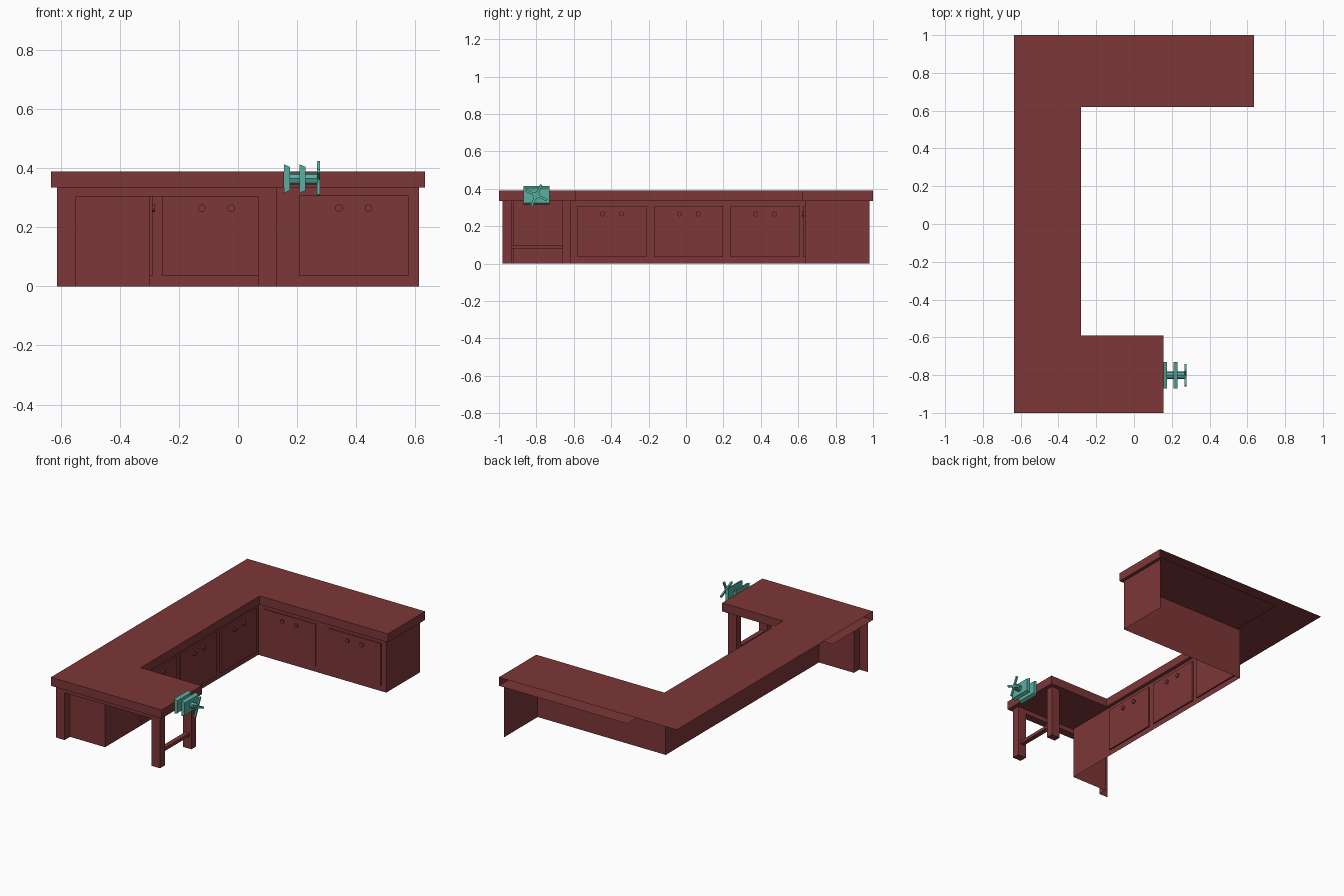
import bpy, bmesh, math
from mathutils import Matrix

if "Cube" in bpy.data.objects:
    bpy.data.objects.remove(bpy.data.objects["Cube"])


def material(name, rgb):
    m = bpy.data.materials.new(name)
    m.diffuse_color = (*rgb, 1)
    m.use_nodes = True
    m.node_tree.nodes["Principled BSDF"].inputs["Base Color"].default_value = m.diffuse_color
    return m


WOOD = material("red_wood", (0.205, 0.038, 0.040))
METAL = material("teal_metal", (0.10, 0.43, 0.35))


def finish(name, bm, mat, closed=True):
    if closed:
        bmesh.ops.recalc_face_normals(bm, faces=bm.faces)
    me = bpy.data.meshes.new(name)
    bm.to_mesh(me)
    bm.free()
    ob = bpy.data.objects.new(name, me)
    bpy.context.collection.objects.link(ob)
    me.materials.append(mat)
    return ob


def prism(name, pts, offset, mat=WOOD):
    """Extrude a closed 3D outline along an offset vector."""
    bm = bmesh.new()
    f = bm.faces.new([bm.verts.new(p) for p in pts])
    ext = bmesh.ops.extrude_face_region(bm, geom=[f])["geom"]
    bmesh.ops.translate(bm, vec=offset, verts=[v for v in ext if isinstance(v, bmesh.types.BMVert)])
    return finish(name, bm, mat)


def box(name, x, y, z, mat=WOOD):
    return prism(name, [(x[0], y[0], z[0]), (x[1], y[0], z[0]), (x[1], y[1], z[0]), (x[0], y[1], z[0])],
                 (0, 0, z[1] - z[0]), mat)


def sheet(name, path, z0, z1):
    """Upright folded sheet along a plan path, facing right of the path."""
    bm = bmesh.new()
    cols = [(bm.verts.new((x, y, z0)), bm.verts.new((x, y, z1))) for x, y in path]
    for a, b in zip(cols, cols[1:]):
        bm.faces.new((a[0], b[0], b[1], a[1]))
    return finish(name, bm, WOOD, False)


def flat(name, pts, z, up=True):
    """Horizontal sheet from an anticlockwise outline."""
    bm = bmesh.new()
    bm.faces.new([bm.verts.new((x, y, z)) for x, y in (pts if up else pts[::-1])])
    return finish(name, bm, WOOD, False)


def rod(name, center, radius, length, axis, mat=WOOD, sides=12):
    bm = bmesh.new()
    turn = Matrix.Rotation(math.pi / 2, 4, 'Y' if axis == 'X' else 'X')
    bmesh.ops.create_cone(bm, cap_ends=True, segments=sides, radius1=radius, radius2=radius,
                          depth=length, matrix=Matrix.Translation(center) @ turn)
    return finish(name, bm, mat)


# C-shaped worktop: top, visible edges, undersides of the two arms; wall sides are open
X, LOW, TOP = .634, .335, .39
outline = [(-X, -1), (.155, -1), (.155, -.59), (-.28, -.59), (-.28, .62), (X, .62), (X, 1), (-X, 1)]
flat("worktop", outline, TOP)
sheet("worktop_edge", outline[:7], LOW, TOP)
flat("front_arm_underside", [(-X, -1), (.155, -1), (.155, -.59), (-X, -.59)], LOW, False)
flat("rear_arm_underside", [(-.28, .62), (X, .62), (X, 1), (-.28, 1)], LOW, False)

# open-backed cabinet fronts, folded as one sheet including the front left leg
B = .613
sheet("cabinet_panels", [(-B, -.98), (-.55, -.98), (-.55, -.925), (-.30, -.925),
                         (-.30, .635), (B, .635), (B, .98)], 0, LOW)

# bench legs, apron and stretcher
box("front_right_leg", (.07, .13), (-.98, -.93), (0, LOW))
box("back_right_leg", (.07, .13), (-.66, -.615), (0, LOW))
box("front_apron", (-.55, .07), (-.98, -.93), (.305, LOW))
box("stretcher", (.085, .115), (-.93, -.66), (.08, .10))

# doors with paired knobs
for i, c in enumerate((-.395, .015, .4225)):
    box(f"long_door_{i}", (-.30, -.29), (c - .184, c + .184), (.035, .308))
    for s in (-.05, .05):
        rod(f"long_knob_{i}", (-.2855, c + s, .265), .013, .009, 'X')
for i, c in enumerate((-.073, .392)):
    box(f"rear_door_{i}", (c - .185, c + .185), (.629, .635), (.035, .308))
    for s in (-.05, .05):
        rod(f"rear_knob_{i}", (c + s, .625, .265), .013, .008, 'Y')

# vise jaws with tapered edges
VY, VZ = -.80, .365
for name, x in (("fixed_jaw", .155), ("moving_jaw", .208)):
    profile = [(x, VZ - .049), (x + .021, VZ - .040), (x + .021, VZ + .040), (x, VZ + .049)]
    prism(name, [(a, VY - .07, z) for a, z in profile], (0, .14, 0), METAL)

# vise screw and cross handle
rod("vise_screw", (.213, VY, VZ), .02, .117, 'X', METAL, 8)
for angle in (65, -25):
    bar = box("handle_bar", (-.005, .005), (-.0625, .0625), (-.0065, .0065), METAL)
    bar.location = (.272, VY, VZ)
    bar.rotation_euler.x = math.radians(angle)
